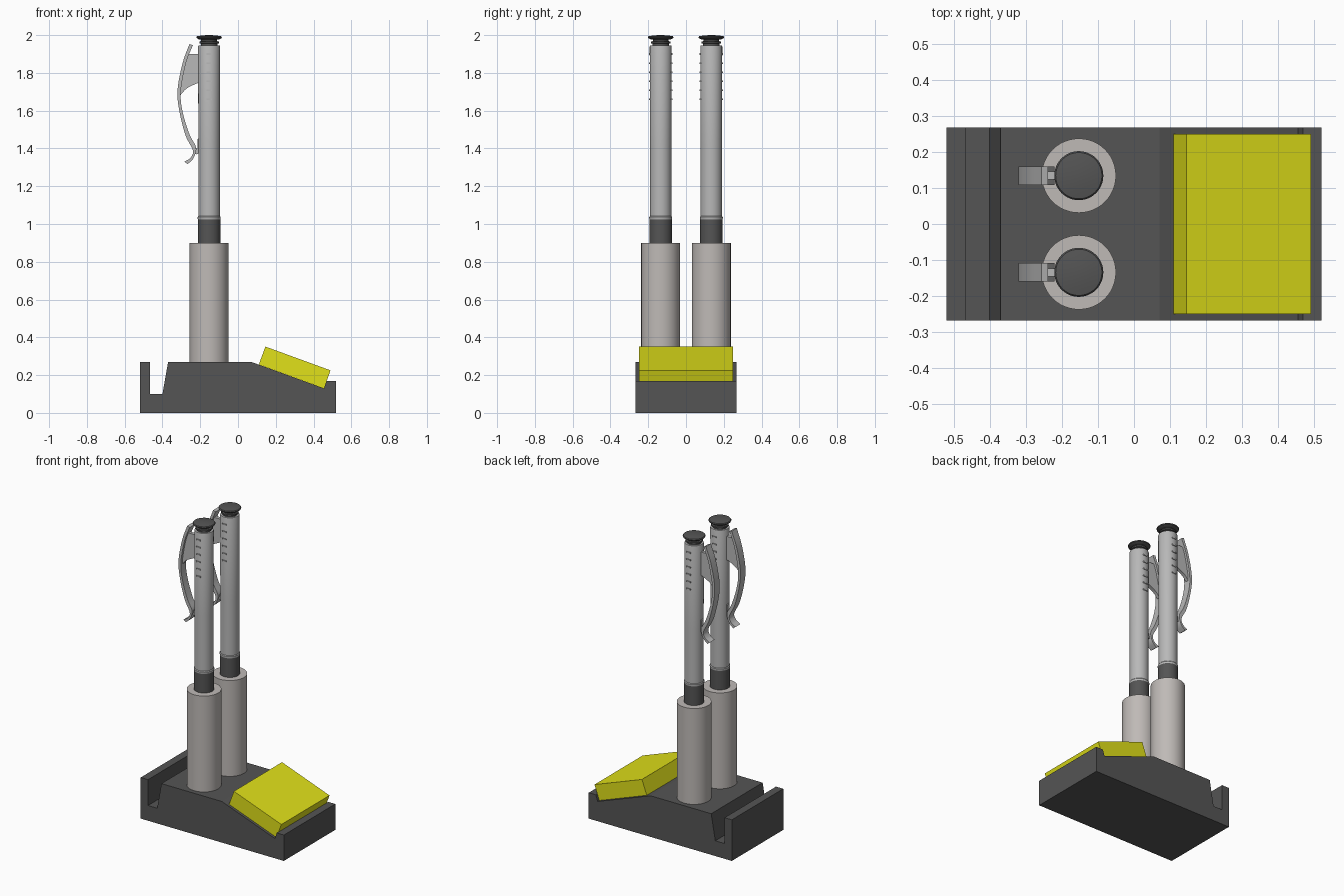
import bpy, bmesh, math
from mathutils import Vector

if "Cube" in bpy.data.objects:
    bpy.data.objects.remove(bpy.data.objects["Cube"])


def material(name, rgb):
    m = bpy.data.materials.new(name)
    m.diffuse_color = (*rgb, 1)
    m.use_nodes = True
    m.node_tree.nodes["Principled BSDF"].inputs["Base Color"].default_value = m.diffuse_color
    return m


DARK = material("dark_plastic", (0.09, 0.09, 0.09))
STEEL = material("light_metal", (0.48, 0.48, 0.48))
TUBE = material("tube_grey", (0.52, 0.49, 0.47))
YELLOW = material("yellow_paper", (0.75, 0.75, 0.01))
PEN_X, PEN_Y = -0.153, 0.134


def finish(bm, name, mat, smooth=False):
    bmesh.ops.recalc_face_normals(bm, faces=bm.faces)
    me = bpy.data.meshes.new(name)
    bm.to_mesh(me)
    bm.free()
    ob = bpy.data.objects.new(name, me)
    bpy.context.collection.objects.link(ob)
    me.materials.append(mat)
    if smooth:
        bpy.ops.object.select_all(action='DESELECT')
        ob.select_set(True)
        bpy.context.view_layer.objects.active = ob
        bpy.ops.object.shade_smooth_by_angle(angle=math.radians(35))
    return ob


def prism(name, profile, half, mat, y=0, smooth=False):
    """Extrude a closed xz profile along y."""
    bm = bmesh.new()
    face = bm.faces.new([bm.verts.new((px, y - half, pz)) for px, pz in profile])
    new = bmesh.ops.extrude_face_region(bm, geom=[face])["geom"]
    verts = [v for v in new if isinstance(v, bmesh.types.BMVert)]
    bmesh.ops.translate(bm, verts=verts, vec=(0, 2 * half, 0))
    return finish(bm, name, mat, smooth)


def lathe(name, profile, y, mat, sides=48):
    """Revolve an (r, z) profile around a pen axis and cap the ends."""
    bm = bmesh.new()
    rings = []
    for r, z in profile:
        rings.append([bm.verts.new((PEN_X + r * math.cos(2 * math.pi * i / sides),
                                    y + r * math.sin(2 * math.pi * i / sides), z))
                      for i in range(sides)])
    for a, b in zip(rings, rings[1:]):
        for i in range(sides):
            j = (i + 1) % sides
            bm.faces.new((a[i], a[j], b[j], b[i]))
    bm.faces.new(rings[0])
    bm.faces.new(rings[-1])
    return finish(bm, name, mat, True)


def spline(pts, steps=5):
    """Catmull-Rom curve through xz points."""
    p = [Vector(q) for q in pts]
    p = [2 * p[0] - p[1]] + p + [2 * p[-1] - p[-2]]
    out = []
    for a, b, c, d in zip(p, p[1:], p[2:], p[3:]):
        for k in range(steps):
            t = k / steps
            out.append(0.5 * (2 * b + (c - a) * t + (2 * a - 5 * b + 4 * c - d) * t * t
                              + (3 * b - a - 3 * c + d) * t ** 3))
    return [tuple(q) for q in out + [p[-2]]]


# Desk stand with rear slot, flat deck, sloped tray and end lip
prism("stand_base", [(-0.52, 0), (0.52, 0), (0.52, 0.17), (0.469, 0.17), (0.455, 0.13),
                     (0.07, 0.27), (-0.37, 0.27), (-0.40, 0.10), (-0.467, 0.10),
                     (-0.467, 0.27), (-0.52, 0.27)], 0.267, DARK)

# Note pad lying on the slope
prism("note_pad", [(0.11, 0.256), (0.455, 0.13), (0.49, 0.225), (0.145, 0.351)], 0.25, YELLOW)

# Two pens in tube holders
outer = spline([(-0.257, 1.953), (-0.294, 1.85), (-0.32, 1.71), (-0.311, 1.60),
                (-0.278, 1.47), (-0.239, 1.39), (-0.252, 1.35), (-0.284, 1.33)])
inner = spline([(-0.267, 1.317), (-0.240, 1.342), (-0.226, 1.372), (-0.223, 1.41),
                (-0.257, 1.475), (-0.293, 1.593), (-0.303, 1.70), (-0.276, 1.85),
                (-0.239, 1.947)])
web = [(-0.262, 1.90), (-0.20, 1.90), (-0.20, 1.748)] + spline(
    [(-0.22, 1.744), (-0.272, 1.717), (-0.304, 1.683)])
web += [(-0.307, 1.72), (-0.288, 1.82)]

for tag, y in (("front", -PEN_Y), ("back", PEN_Y)):
    lathe(tag + "_holder", [(0.103, 0.265), (0.103, 0.90)], y, TUBE)
    lathe(tag + "_pen_grip", [(0.06, 0.89), (0.06, 1.025)], y, DARK)
    lathe(tag + "_pen_barrel", [(0.060, 1.025), (0.061, 1.030), (0.061, 1.037), (0.057, 1.042),
                                (0.057, 1.40), (0.058, 1.94), (0.056, 1.946)], y, STEEL)
    lathe(tag + "_pen_button", [(0.044, 1.940), (0.044, 1.955), (0.052, 1.957), (0.052, 1.966),
                                (0.042, 1.968), (0.042, 1.976), (0.055, 1.978), (0.066, 1.984),
                                (0.068, 1.989), (0.064, 1.994), (0.04, 1.998), (0.01, 2.0)],
          y, DARK)
    # Pocket clip: curved blade, narrow web, contact nub and the pad behind it
    prism(tag + "_clip_blade", outer + inner, 0.026, STEEL, y, True)
    prism(tag + "_clip_web", web, 0.011, STEEL, y, True)
    nub = [(-0.219 + 0.013 * math.cos(a * math.pi / 8), 1.386 + 0.017 * math.sin(a * math.pi / 8))
           for a in range(16)]
    prism(tag + "_clip_nub", nub, 0.012, STEEL, y, True)
    prism(tag + "_clip_pad", [(-0.214, 1.38), (-0.20, 1.37), (-0.20, 1.46), (-0.214, 1.45)],
          0.012, STEEL, y)
    # Small grip ribs on both sides of the barrel
    bm = bmesh.new()
    for side in (-1, 1):
        for k in range(6):
            z0 = 1.66 + k * 0.048
            res = bmesh.ops.create_cube(bm, size=1)
            for v in res["verts"]:
                v.co = Vector((PEN_X + v.co.x * 0.03, y + side * 0.056 + v.co.y * 0.012,
                               z0 + v.co.z * 0.008))
    finish(bm, tag + "_barrel_ribs", STEEL)
